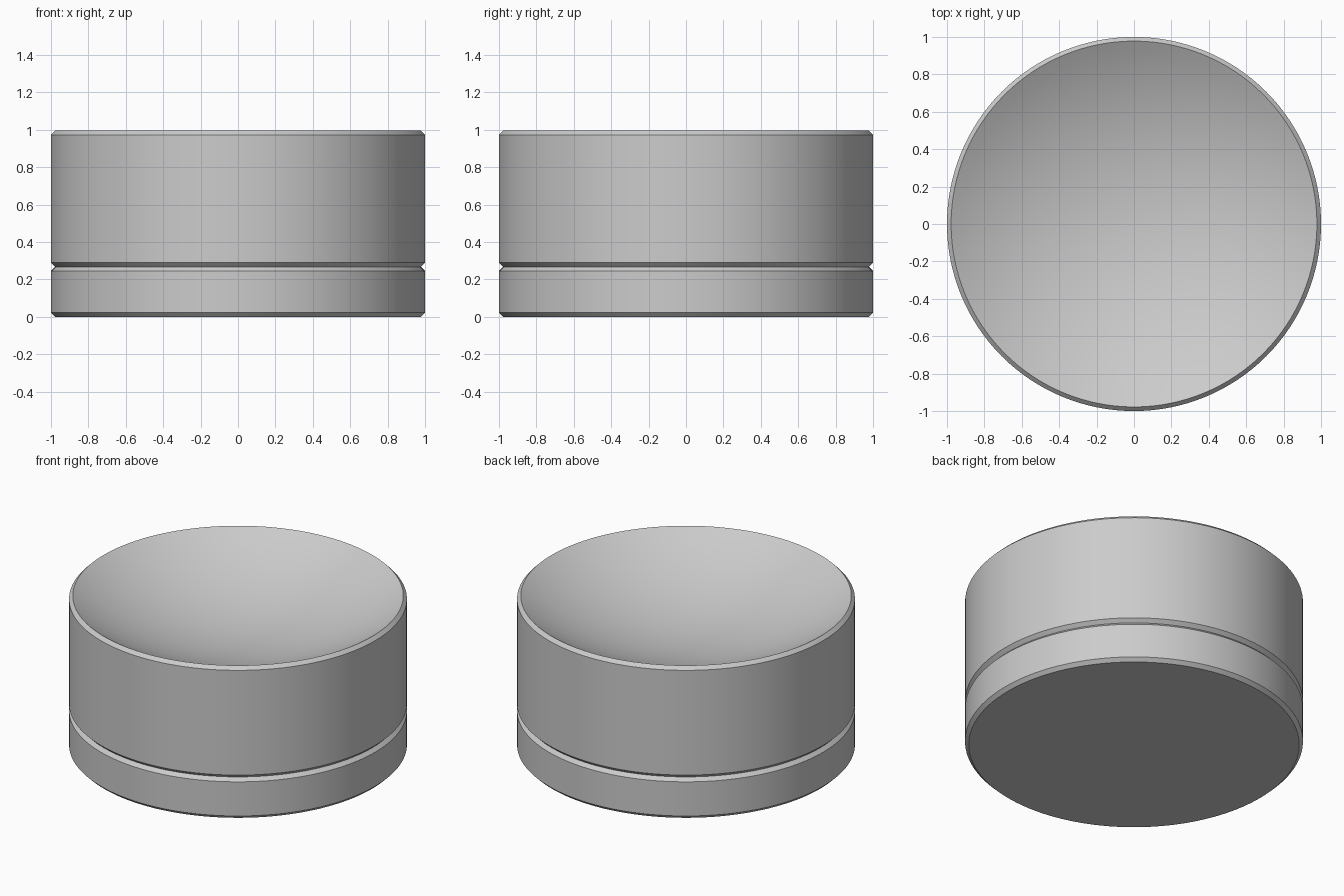
import bpy, bmesh, math

if "Cube" in bpy.data.objects:
    bpy.data.objects.remove(bpy.data.objects["Cube"], do_unlink=True)

SEGMENTS = 128
CHAMFER = 0.022
SEAM = 0.267        # height where base and body meet
HEIGHT = 0.995
DISH_DEPTH = 0.27
RIM = 1 - CHAMFER

grey = bpy.data.materials.new("light grey")
grey.use_nodes = True
colour = (0.6, 0.6, 0.6, 1)
grey.diffuse_color = colour
grey.node_tree.nodes["Principled BSDF"].inputs["Base Color"].default_value = colour


def lathe(name, profile):
    """Spin an (r, z) profile, listed from bottom axis to top axis."""
    bm = bmesh.new()
    verts = [bm.verts.new((r, 0, z)) for r, z in profile]
    edges = [bm.edges.new(pair) for pair in zip(verts, verts[1:])]
    bmesh.ops.spin(bm, geom=verts + edges, cent=(0, 0, 0), axis=(0, 0, 1),
                   angle=math.tau, steps=SEGMENTS, use_duplicate=False)
    bmesh.ops.remove_doubles(bm, verts=bm.verts, dist=1e-5)
    bmesh.ops.recalc_face_normals(bm, faces=bm.faces)
    mesh = bpy.data.meshes.new(name)
    bm.to_mesh(mesh)
    bm.free()
    mesh.materials.append(grey)
    obj = bpy.data.objects.new(name, mesh)
    bpy.context.collection.objects.link(obj)
    bpy.ops.object.select_all(action='DESELECT')
    obj.select_set(True)
    bpy.context.view_layer.objects.active = obj
    bpy.ops.object.shade_smooth_by_angle(angle=math.radians(20))


def chamfered(bottom, top):
    """Outer wall with a small chamfer at both ends."""
    return [(0, bottom), (RIM, bottom), (1, bottom + CHAMFER),
            (1, top - CHAMFER), (RIM, top)]


# Base ring below the groove
lathe("base", chamfered(0, SEAM) + [(0, SEAM)])

# Body with a shallow spherical dish in its top
radius = (RIM ** 2 + DISH_DEPTH ** 2) / (2 * DISH_DEPTH)
half_angle = math.asin(RIM / radius)
steps = 16
dish = []
for i in range(steps - 1, -1, -1):
    a = half_angle * i / steps
    dish.append((radius * math.sin(a),
                 HEIGHT - DISH_DEPTH + radius * (1 - math.cos(a))))
lathe("body", chamfered(SEAM, HEIGHT) + dish)
